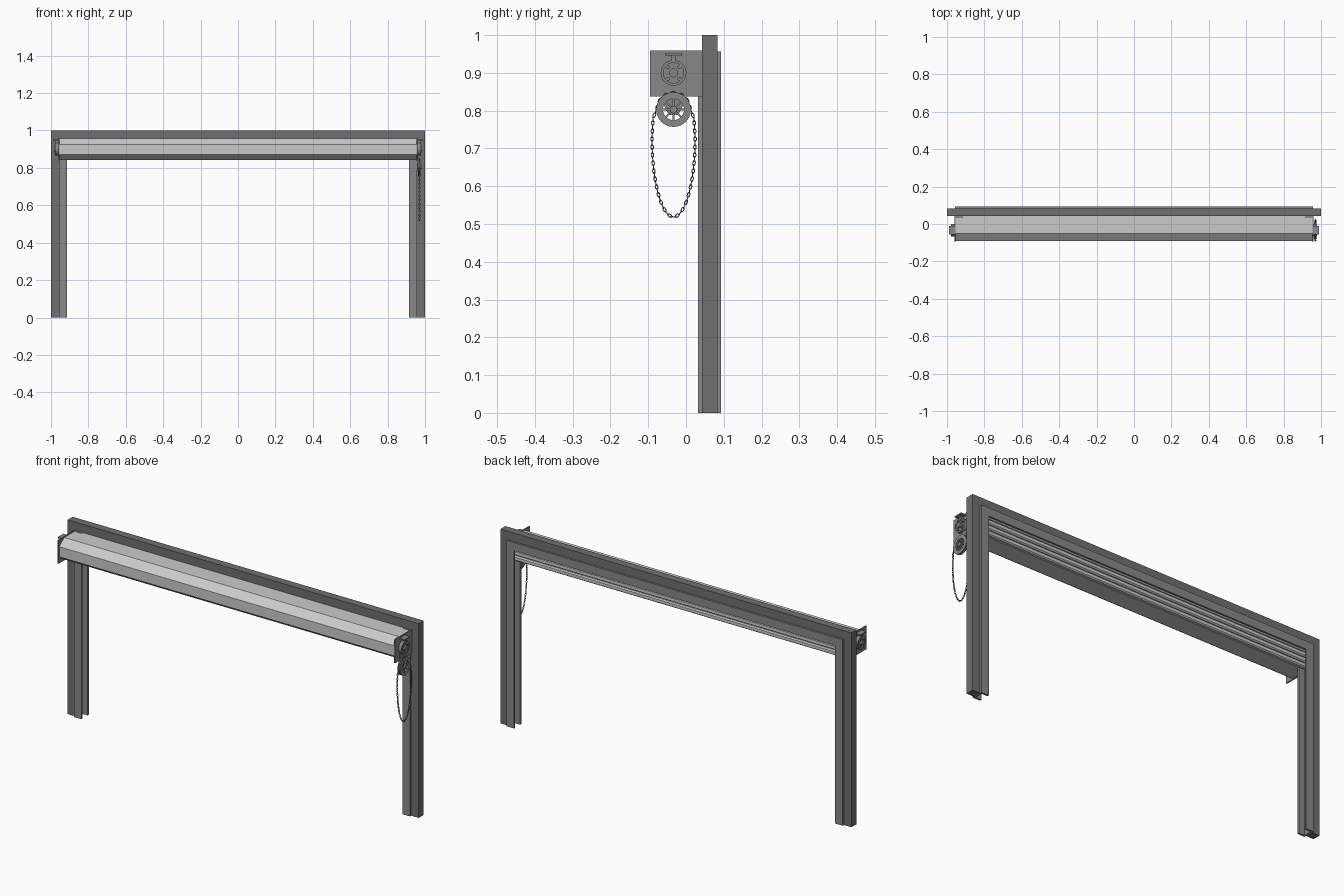
import bpy, bmesh, math
from mathutils import Vector, Matrix

if "Cube" in bpy.data.objects:
    bpy.data.objects.remove(bpy.data.objects["Cube"])


def material(name, v):
    m = bpy.data.materials.new(name)
    m.diffuse_color = (v, v, v, 1)
    m.use_nodes = True
    m.node_tree.nodes["Principled BSDF"].inputs["Base Color"].default_value = m.diffuse_color
    return m


DARK = material("dark_steel", 0.16)
MID = material("mid_steel", 0.25)
LIGHT = material("light_steel", 0.6)


def finish(name, bm, mat, smooth=False):
    bmesh.ops.recalc_face_normals(bm, faces=bm.faces)
    me = bpy.data.meshes.new(name)
    bm.to_mesh(me)
    bm.free()
    me.materials.append(mat)
    ob = bpy.data.objects.new(name, me)
    bpy.context.collection.objects.link(ob)
    if smooth:
        bpy.context.view_layer.objects.active = ob
        ob.select_set(True)
        bpy.ops.object.shade_smooth_by_angle()
        ob.select_set(False)
    return ob


def add_box(bm, x0, x1, y0, y1, z0, z1, rot=Matrix()):
    c = Matrix.Translation(((x0 + x1) / 2, (y0 + y1) / 2, (z0 + z1) / 2))
    s = Matrix.Diagonal((abs(x1 - x0), abs(y1 - y0), abs(z1 - z0), 1))
    bmesh.ops.create_cube(bm, size=1, matrix=rot @ c @ s)


def box(name, mat, *dims):
    bm = bmesh.new()
    add_box(bm, *dims)
    return finish(name, bm, mat)


def add_disc(bm, x0, x1, y, z, r, n=24, r2=None):
    # disc whose axis runs along x
    m = Matrix.Translation(((x0 + x1) / 2, y, z)) @ Matrix.Rotation(math.pi / 2, 4, 'Y')
    bmesh.ops.create_cone(bm, cap_ends=True, segments=n, radius1=r,
                          radius2=r if r2 is None else r2, depth=x1 - x0, matrix=m)


def prism(bm, pts, axis, a, b):
    # extrude a closed profile: axis 'X' takes (y, z), axis 'Z' takes (x, y)
    vs = [bm.verts.new((a, p, q) if axis == 'X' else (p, q, a)) for p, q in pts]
    ex = bmesh.ops.extrude_face_region(bm, geom=[bm.faces.new(vs)])
    d = Vector((b - a, 0, 0)) if axis == 'X' else Vector((0, 0, b - a))
    bmesh.ops.translate(bm, vec=d, verts=[v for v in ex['geom'] if isinstance(v, bmesh.types.BMVert)])


def add_ring(bm, x0, x1, y, z, ro, ri, n=32):
    rows = []
    for x, r in ((x0, ro), (x1, ro), (x1, ri), (x0, ri)):
        rows.append([bm.verts.new((x, y + r * math.cos(i * math.tau / n),
                                   z + r * math.sin(i * math.tau / n))) for i in range(n)])
    for k in range(4):
        a, b = rows[k], rows[(k + 1) % 4]
        for i in range(n):
            j = (i + 1) % n
            bm.faces.new((a[i], a[j], b[j], b[i]))


# outer frame
bm = bmesh.new()
prism(bm, [(0.042, 0), (0.083, 0), (0.083, 1), (0.042, 1)], 'X', -1, -0.957)
prism(bm, [(0.042, 0), (0.083, 0), (0.083, 1), (0.042, 1)], 'X', 0.957, 1)
add_box(bm, -0.957, 0.957, 0.042, 0.083, 0.957, 1)
finish("outer_frame", bm, DARK)

# side guide channels, open towards the middle
for s, side in ((-1, "left"), (1, "right")):
    bm = bmesh.new()
    prof = [(0.957, 0.032), (0.957, 0.093), (0.915, 0.093), (0.915, 0.083),
            (0.948, 0.083), (0.948, 0.042), (0.915, 0.042), (0.915, 0.032)]
    prism(bm, [(s * x, y) for x, y in prof], 'Z', 0, 0.957)
    finish(side + "_guide", bm, MID)

# inner lintel flange
box("inner_lintel", MID, -0.915, 0.915, 0.083, 0.093, 0.915, 0.957)

# faceted shutter housing
bm = bmesh.new()
prism(bm, [(0.042, 0.956), (-0.05, 0.956), (-0.09, 0.924), (-0.09, 0.872),
           (-0.05, 0.843), (0.042, 0.843)], 'X', -0.955, 0.955)
finish("shutter_housing", bm, LIGHT)

# raised curtain slats behind the housing
bm = bmesh.new()
for i in range(4):
    z = 0.845 + i * 0.028
    prism(bm, [(0.042, z), (0.054, z), (0.060, z + 0.005), (0.060, z + 0.02),
               (0.054, z + 0.025), (0.042, z + 0.025)], 'X', -0.945, 0.945)
finish("curtain_slats", bm, LIGHT)

HY, HZ, WZ = -0.033, 0.90, 0.803


def end_unit(side):
    # end plate
    bm = bmesh.new()
    add_box(bm, 0.955, 0.961, -0.095, 0.042, 0.838, 0.959)
    plate = finish(side + "_end_plate", bm, MID)
    # axle bearing hub with bolts, spokes and T bracket
    bm = bmesh.new()
    add_disc(bm, 0.961, 0.972, HY, HZ, 0.034)
    add_ring(bm, 0.972, 0.978, HY, HZ, 0.034, 0.027)
    add_disc(bm, 0.972, 0.985, HY, HZ, 0.012, 16)
    for i in range(4):
        a = math.pi / 4 + i * math.pi / 2
        add_disc(bm, 0.972, 0.981, HY + 0.022 * math.cos(a), HZ + 0.022 * math.sin(a), 0.006, 6)
    add_box(bm, 0.961, 0.978, HY - 0.005, HY + 0.005, HZ + 0.03, 0.947)
    add_box(bm, 0.961, 0.988, HY - 0.022, HY + 0.022, 0.946, 0.952)
    hub = finish(side + "_bearing_hub", bm, MID, True)
    return plate, hub


end_unit("right")
for ob in end_unit("left"):
    ob.data.transform(Matrix.Diagonal((-1, 1, 1, 1)))
    ob.data.flip_normals()

# bracket arm joining hub and chain wheel
bm = bmesh.new()
prism(bm, [(HY - 0.022, HZ - 0.01), (HY + 0.022, HZ - 0.01), (HY + 0.03, WZ + 0.02),
           (HY + 0.012, WZ - 0.015), (HY - 0.012, WZ - 0.015), (HY - 0.03, WZ + 0.02)],
      'X', 0.957, 0.963)
finish("wheel_bracket", bm, MID)

# spoked chain wheel: two flanges with a groove
bm = bmesh.new()
for x0, x1, ro in ((0.963, 0.967, 0.046), (0.967, 0.973, 0.039), (0.973, 0.977, 0.046)):
    add_ring(bm, x0, x1, HY, WZ, ro, 0.028)
add_disc(bm, 0.963, 0.981, HY, WZ, 0.010, 16)
for i in range(8):
    rot = Matrix.Translation((0, HY, WZ)) @ Matrix.Rotation(i * math.pi / 4, 4, 'X')
    add_box(bm, 0.966, 0.974, -0.0025, 0.0025, 0.008, 0.03, rot)
finish("chain_wheel", bm, MID, True)

# hand chain: path sampled, then links set at even spacing
path = []
for i in range(41):
    a = math.pi * i / 40
    path.append(Vector((0.97, HY + 0.057 * math.cos(a), 0.725 - 0.206 * math.sin(a))))
path.append(Vector((0.97, HY - 0.054, 0.78)))
for i in range(21):
    a = math.pi * (0.97 - 0.94 * i / 20)
    path.append(Vector((0.97, HY + 0.044 * math.cos(a), WZ + 0.044 * math.sin(a))))
path.append(Vector((0.97, HY + 0.054, 0.78)))
path.append(path[0].copy())

lens = [0]
for a, b in zip(path, path[1:]):
    lens.append(lens[-1] + (b - a).length)
count = 2 * round(lens[-1] / 0.0105 / 2)
bm = bmesh.new()
seg = 0
for k in range(count):
    d = lens[-1] * k / count
    while lens[seg + 1] < d:
        seg += 1
    t = (d - lens[seg]) / (lens[seg + 1] - lens[seg])
    pos = path[seg].lerp(path[seg + 1], t)
    tan = (path[seg + 1] - path[seg]).normalized()
    ex = Vector((1, 0, 0))
    ey = tan.cross(ex)
    if k % 2:
        ex, ey = ey, ex
    # oval link
    rows = []
    for i in range(10):
        a = i * math.tau / 10
        out = tan * (0.0066 * math.cos(a)) + ey * (0.0034 * math.sin(a))
        n = out.normalized()
        rows.append([bm.verts.new(pos + out + n * (0.0015 * math.cos(b)) + ex * (0.0015 * math.sin(b)))
                     for b in (j * math.tau / 6 for j in range(6))])
    for i in range(10):
        p, q = rows[i], rows[(i + 1) % 10]
        for j in range(6):
            m = (j + 1) % 6
            bm.faces.new((p[j], p[m], q[m], q[j]))
finish("hand_chain", bm, DARK, True)
